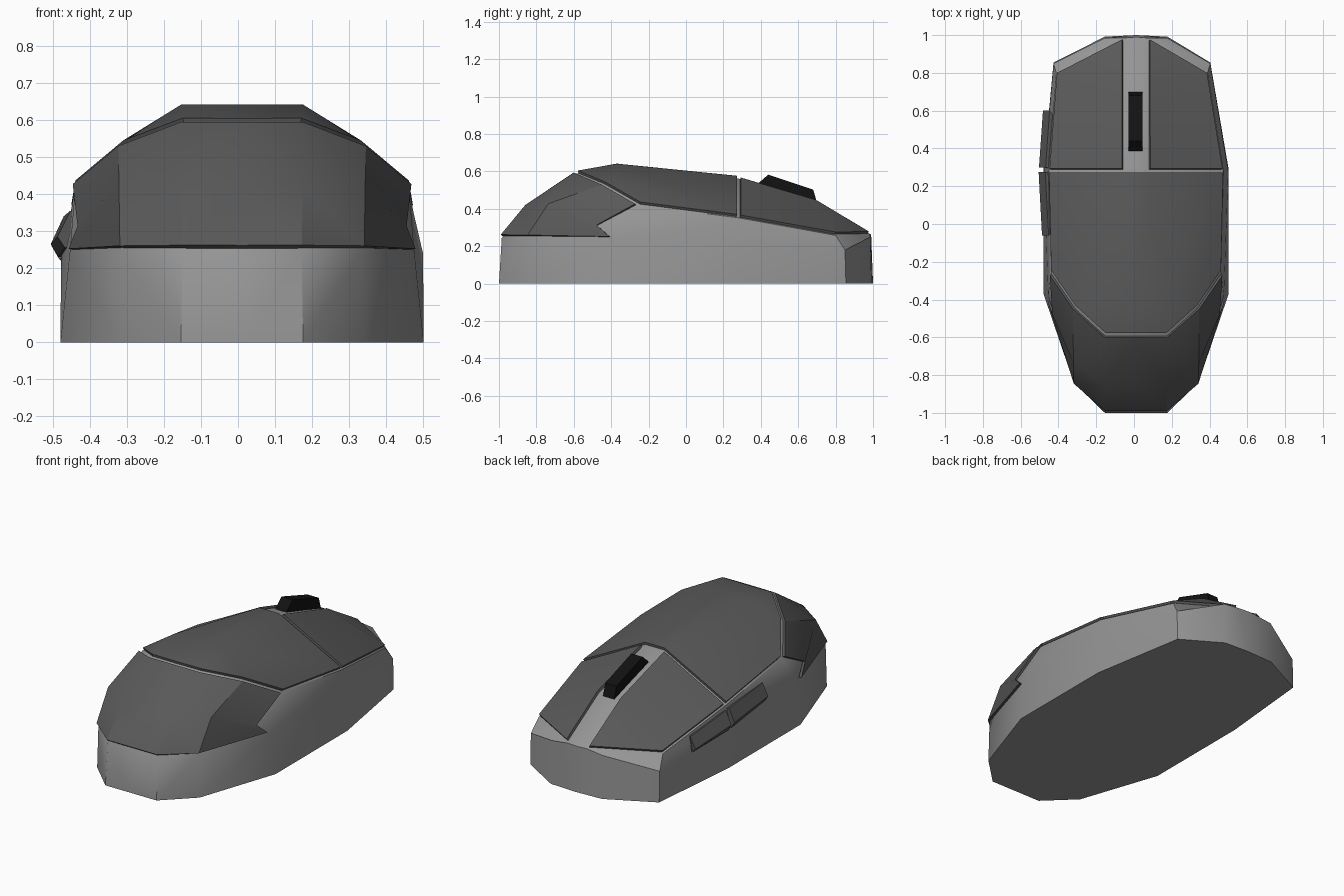
import bpy, bmesh, math

if "Cube" in bpy.data.objects:
    bpy.data.objects.remove(bpy.data.objects["Cube"])

CX = 0.011  # mirror plane of the shell


def material(name, v):
    m = bpy.data.materials.new(name)
    m.diffuse_color = (v, v, v, 1)
    m.use_nodes = True
    m.node_tree.nodes["Principled BSDF"].inputs["Base Color"].default_value = m.diffuse_color
    return m


LIGHT, DARK, BLACK = material("light_grey", 0.3), material("dark_grey", 0.1), material("black", 0.006)


def finish(bm, name, mat, angle=None, thickness=0):
    me = bpy.data.meshes.new(name)
    bm.to_mesh(me)
    bm.free()
    me.materials.append(mat)
    ob = bpy.data.objects.new(name, me)
    bpy.context.collection.objects.link(ob)
    bpy.ops.object.select_all(action='DESELECT')
    ob.select_set(True)
    bpy.context.view_layer.objects.active = ob
    if thickness:
        mod = ob.modifiers.new("thickness", 'SOLIDIFY')
        mod.thickness, mod.offset = thickness, 1
        bpy.ops.object.modifier_apply(modifier=mod.name)
    if angle:
        bpy.ops.object.shade_smooth_by_angle(angle=math.radians(angle))
    return ob


# Half of the faceted shell: named control points
base_pts = dict(
    a=(0, -1, 0), b=(.165, -1, 0), c=(.33, -.84, 0), d=(.49, -.37, 0),
    e=(.49, .29, 0), f=(.415, .855, 0), g=(.165, .992, 0), h=(0, 1, 0),
    br=(.16, -.985, .245), ar=(0, -.985, .245), cr=(.322, -.84, .245),
    em=(.488, .28, .24), fm=(.415, .85, .18), gm=(.165, .985, .25), hm=(0, .99, .262))
top_pts = dict(
    p0=(0, -.585, .588), p1=(.16, -.585, .588), p2=(.32, -.44, .528), p3=(.45, -.25, .42),
    q0=(0, -.37, .628), q1=(.16, -.37, .628),
    m0=(0, -.85, .41), m1=(.16, -.85, .41), m2=(.322, -.73, .42),
    z2=(.44, -.46, .31), z3=(.465, -.38, .24),
    r0=(0, .28, .562), rs=(.06, .28, .562), r3=(.462, .28, .352),
    s0=(0, .69, .435), s1=(.06, .69, .44), k=(.40, .80, .258), t=(.06, .985, .262))
pts = base_pts | top_pts

# Faces of each region of the half shell
regions = {
    "side": "a b br ar|b c cr br|c d z3 cr|z3 z2 p3|z3 p3 r3 em|d e em z3|em r3 k fm|e f fm em|"
            "fm k t gm|f g gm fm|g h hm t gm|r0 rs s1 s0|s0 s1 t hm",
    "palm_cover": "p0 p1 q1 q0|q0 q1 rs r0|p1 p2 q1|q1 p2 r3 rs|p2 p3 r3",
    "rear_cover": "p0 p1 m1 m0|m0 m1 br ar|p1 p2 m2 m1|m1 m2 cr br|p2 p3 z2 m2|m2 z2 z3 cr",
    "main_buttons": "rs r3 k s1|s1 k t"}

shell = bmesh.new()
verts = {}
for side in (1, -1):
    for n, (x, y, z) in pts.items():
        if x == 0 and side == -1:
            verts[n, side] = verts[n, 1]
        else:
            skew = -.022 if n in ("f", "fm", "k") else 0  # nose leans slightly left
            verts[n, side] = shell.verts.new((CX + side * x + skew, y, z))
    for i, faces in enumerate(regions.values()):
        for names in faces.split("|"):
            shell.faces.new([verts[n, side] for n in names.split()]).material_index = i
# Underside closes the shell
ring = list("abcdefgh")
shell.faces.new([verts[n, 1] for n in ring] + [verts[n, -1] for n in ring[-2:0:-1]])
bmesh.ops.recalc_face_normals(shell, faces=shell.faces)

# Raised covers: copies of shell regions, shrunk to leave seams, then thickened
for i, name in enumerate(regions):
    if i == 0:
        continue
    bm = shell.copy()
    bmesh.ops.delete(bm, geom=[f for f in bm.faces if f.material_index != i], context='FACES')
    rim = bmesh.ops.inset_region(bm, faces=bm.faces[:], thickness=.01,
                                 use_boundary=True, use_even_offset=True)["faces"]
    bmesh.ops.delete(bm, geom=rim, context='FACES')
    for f in bm.faces:
        f.material_index = 0
    finish(bm, name, DARK, 30, .014)

for f in shell.faces:
    f.material_index = 0
finish(shell, "body_shell", LIGHT, 40)


def bridge(name, loop_a, loop_b, mat):
    """Closed solid between two matching loops of points."""
    bm = bmesh.new()
    A, B = [[bm.verts.new(p) for p in loop] for loop in (loop_a, loop_b)]
    bm.faces.new(A)
    bm.faces.new(B[::-1])
    for i in range(len(A)):
        j = (i + 1) % len(A)
        bm.faces.new((A[j], A[i], B[i], B[j]))
    bmesh.ops.recalc_face_normals(bm, faces=bm.faces)
    return finish(bm, name, mat)


# Scroll wheel
wheel = [(.375, .50), (.39, .54), (.44, .583), (.68, .503), (.70, .435), (.60, .42), (.45, .45)]
bridge("scroll_wheel", *[[(CX - .003 + s * .036, y, z) for y, z in wheel] for s in (-1, 1)], BLACK)


# Two thumb buttons on the left: sloping plates, section (x, z) at each end
def section(y, top, bottom, out, slant):
    mid = (top + bottom) / 2
    return [(out + .065, y - slant, top - .01), (out + .035, y, top), (out, y, mid - .02),
            (out + .02, y, bottom), (out + .065, y - slant, bottom)]


bridge("thumb_button_front", section(.30, .335, .225, -.503, .01), section(.60, .29, .205, -.482, .03), DARK)
bridge("thumb_button_rear", section(-.06, .355, .255, -.487, -.01), section(.275, .34, .23, -.505, 0), DARK)
